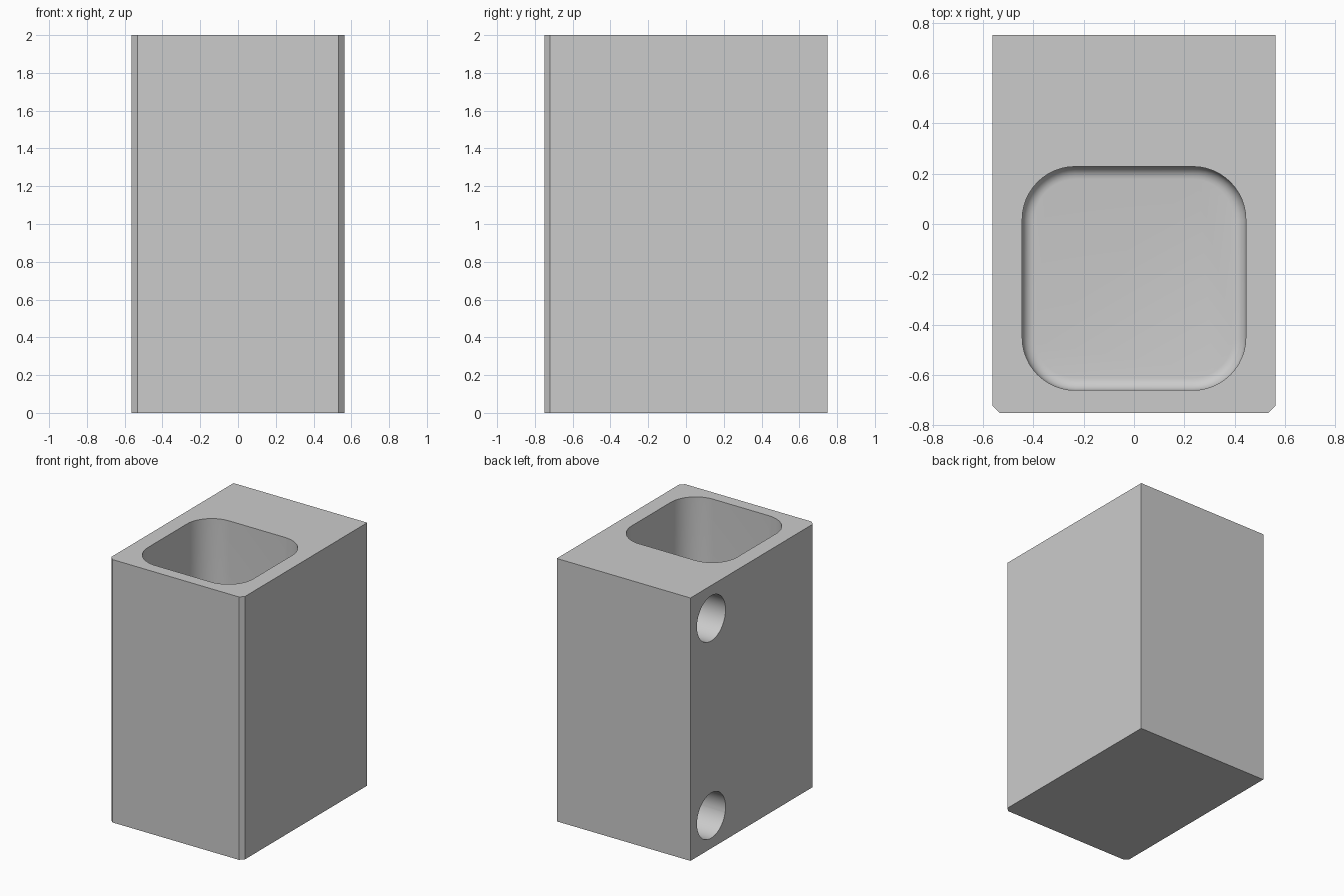
import bpy, bmesh, math
from mathutils import Matrix, Vector

old = bpy.data.objects.get("Cube")
if old:
    bpy.data.objects.remove(old, do_unlink=True)

grey = bpy.data.materials.new("plain grey")
grey.use_nodes = True
colour = (0.6, 0.6, 0.6, 1)
grey.diffuse_color = colour
grey.node_tree.nodes["Principled BSDF"].inputs["Base Color"].default_value = colour


def make_object(name, bm):
    mesh = bpy.data.meshes.new(name)
    bm.to_mesh(mesh)
    bm.free()
    mesh.materials.append(grey)
    obj = bpy.data.objects.new(name, mesh)
    bpy.context.collection.objects.link(obj)
    return obj


def box(low, high):
    low, high = Vector(low), Vector(high)
    bm = bmesh.new()
    bmesh.ops.create_cube(bm, size=1)
    bmesh.ops.scale(bm, vec=high - low, verts=bm.verts)
    bmesh.ops.translate(bm, vec=(low + high) / 2, verts=bm.verts)
    return bm


def bevel(bm, test, offset, segments):
    edges = [e for e in bm.edges if test(*(v.co for v in e.verts))]
    bmesh.ops.bevel(bm, geom=edges, offset=offset, segments=segments,
                    profile=0.5, affect='EDGES')


def upright(a, b):
    return abs(a.z - b.z) > 0.1


# Solid block with chamfered front corners
bm = box((-0.5625, -0.75, 0), (0.5625, 0.75, 2))
bevel(bm, lambda a, b: upright(a, b) and a.y < 0, 0.03, 1)
block = make_object("holder_block", bm)

# Pocket: rounded square, open at the top, with a filleted floor
floor = 0.12
bm = box((-0.444, -0.66, floor), (0.444, 0.228, 2.2))
bevel(bm, upright, 0.21, 12)
bevel(bm, lambda a, b: max(a.z, b.z) < floor + 0.001, 0.05, 6)
cutters = [make_object("pocket_cutter", bm)]

# Two blind round holes in one side, near the back
for label, z in (("lower", 0.25), ("upper", 1.75)):
    bm = bmesh.new()
    place = Matrix.Translation((-0.1, 0.5, z)) @ Matrix.Rotation(math.pi / 2, 4, 'Y')
    bmesh.ops.create_cone(bm, cap_ends=True, segments=48, radius1=0.172,
                          radius2=0.172, depth=1.1, matrix=place)
    cutters.append(make_object(label + "_hole_cutter", bm))

# Cut the pocket and holes, then drop the cutters
bpy.ops.object.select_all(action='DESELECT')
block.select_set(True)
bpy.context.view_layer.objects.active = block
for cutter in cutters:
    cutter.hide_render = True
    cut = block.modifiers.new(cutter.name, 'BOOLEAN')
    cut.operation = 'DIFFERENCE'
    cut.solver = 'EXACT'
    cut.object = cutter
    bpy.ops.object.modifier_apply(modifier=cut.name)
    bpy.data.objects.remove(cutter, do_unlink=True)

bpy.ops.object.shade_smooth_by_angle(angle=math.radians(30))
